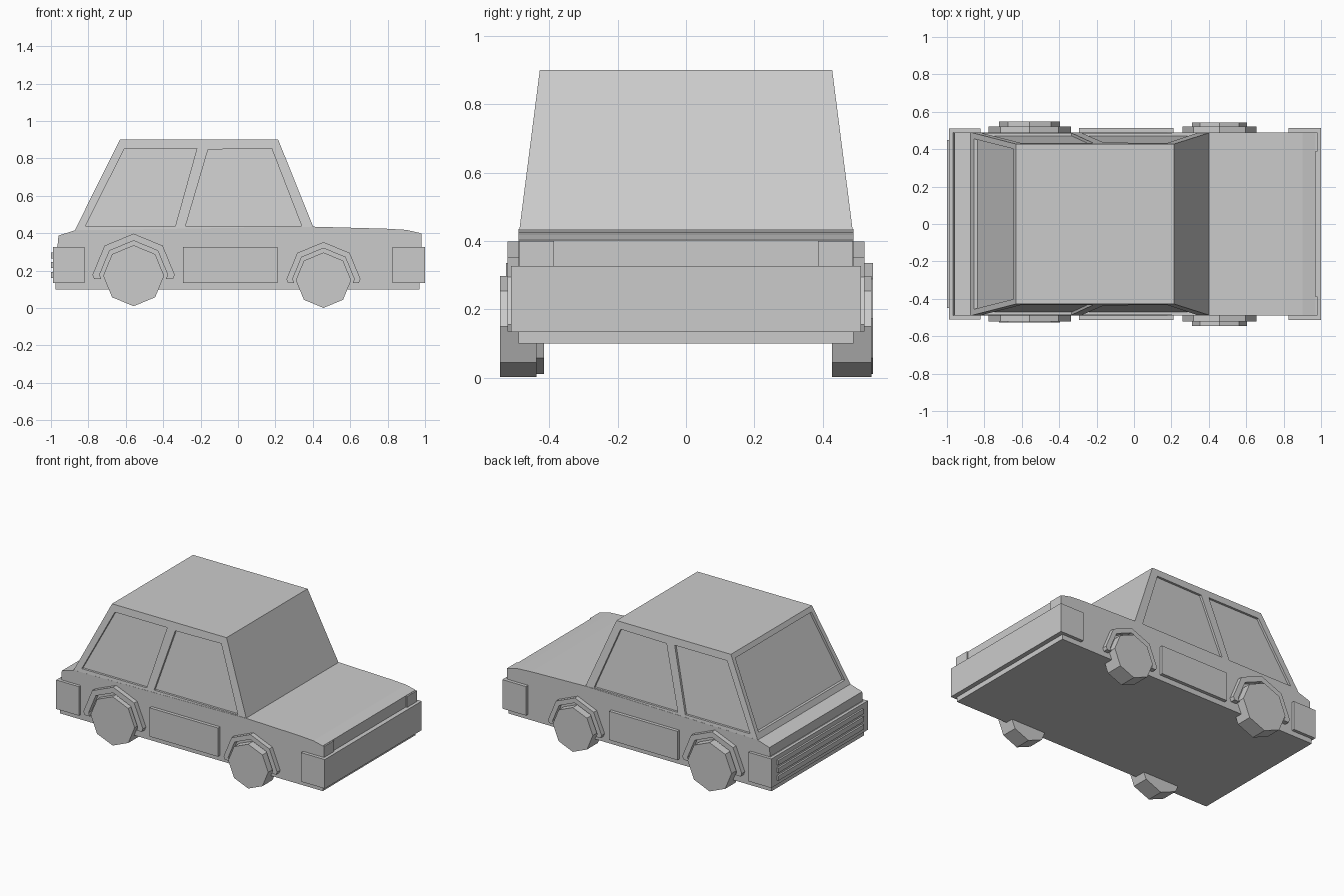
import bpy, bmesh, math

if "Cube" in bpy.data.objects:
    bpy.data.objects.remove(bpy.data.objects["Cube"])


def prism(name, a, b):
    """Solid between two matching point loops."""
    bm = bmesh.new()
    va = [bm.verts.new(p) for p in a]
    vb = [bm.verts.new(p) for p in b]
    bm.faces.new(va)
    bm.faces.new(vb[::-1])
    n = len(va)
    for i in range(n):
        j = (i + 1) % n
        bm.faces.new((va[j], va[i], vb[i], vb[j]))
    bmesh.ops.recalc_face_normals(bm, faces=bm.faces)
    me = bpy.data.meshes.new(name)
    bm.to_mesh(me)
    bm.free()
    ob = bpy.data.objects.new(name, me)
    bpy.context.collection.objects.link(ob)
    return ob


def extrude(name, profile, y0, y1):
    """Side profile in x, z pushed along y."""
    return prism(name, [(x, y0, z) for x, z in profile], [(x, y1, z) for x, z in profile])


def box(name, x0, x1, y0, y1, z0, z1):
    return extrude(name, [(x0, z0), (x1, z0), (x1, z1), (x0, z1)], y0, y1)


def cut(ob, cutter):
    mod = ob.modifiers.new("recess", 'BOOLEAN')
    mod.operation = 'DIFFERENCE'
    mod.solver = 'EXACT'
    mod.object = cutter
    bpy.context.view_layer.objects.active = ob
    bpy.ops.object.modifier_apply(modifier=mod.name)
    bpy.data.objects.remove(cutter)


# Lower body with hood and rear deck
extrude("body", [(-0.975, 0.10), (0.97, 0.10), (0.97, 0.402), (0.90, 0.418), (0.80, 0.424),
                 (0.405, 0.435), (-0.87, 0.416), (-0.96, 0.388), (-0.965, 0.33), (-0.975, 0.32)],
        -0.49, 0.49)

# Tapered cabin
Z0, Z1, W0, W1 = 0.415, 0.90, 0.49, 0.428


def loop(x0, x1, w, z):
    return [(x0, -w, z), (x1, -w, z), (x1, w, z), (x0, w, z)]


cabin = prism("cabin", loop(-0.873, 0.41, W0, Z0), loop(-0.632, 0.215, W1, Z1))


def taper(a, b, z):
    return a + (b - a) * (z - Z0) / (Z1 - Z0)


# Recessed side windows
DEPTH = 0.015
windows = [
    [(-0.815, 0.44), (-0.335, 0.44), (-0.22, 0.853), (-0.607, 0.853)],
    [(-0.28, 0.44), (0.34, 0.44), (0.18, 0.853), (-0.16, 0.848)],
]
for side in (-1, 1):
    for w in windows:
        inner = [(x, side * (taper(W0, W1, z) - DEPTH), z) for x, z in w]
        outer = [(x, side * (taper(W0, W1, z) + DEPTH), z) for x, z in w]
        cut(cabin, prism("window_cutter", inner, outer))

# Recessed rear window
rear = [(-0.455, 0.45), (0.455, 0.45), (0.402, 0.87), (-0.402, 0.87)]
cut(cabin, prism("rear_window_cutter",
                 [(taper(-0.873, -0.632, z) + 0.018, y, z) for y, z in rear],
                 [(taper(-0.873, -0.632, z) - 0.018, y, z) for y, z in rear]))

# Bumpers and rear slats
box("front_bumper", 0.825, 1.0, -0.512, 0.512, 0.133, 0.327)
box("rear_bumper", -0.988, -0.82, -0.51, 0.51, 0.133, 0.327)
for i, z in enumerate((0.178, 0.23, 0.282)):
    box(f"rear_slat_{i + 1}", -1.0, -0.98, -0.45, 0.45, z - 0.016, z + 0.016)


def octagon(cx, cz, r):
    return [(cx + r * math.sin(i * math.pi / 4), cz + r * math.cos(i * math.pi / 4))
            for i in range(8)]


def arch_profile(cx, cz, r_out, r_in, drop):
    """Half octagon ring with short straight-cut ends."""
    pts = []
    for r, order in ((r_out, range(-2, 3)), (r_in, range(2, -3, -1))):
        arc = [(cx + r * math.sin(i * math.pi / 4), cz + r * math.cos(i * math.pi / 4))
               for i in order]
        lean = drop * 0.41
        first = (arc[0][0] + math.copysign(lean, cx - arc[0][0]), cz - drop)
        last = (arc[-1][0] + math.copysign(lean, cx - arc[-1][0]), cz - drop)
        pts += [first] + arc + [last]
    return pts


# Side parts: corner lights, door mouldings, wheels and wheel arches
for side, label in ((-1, "near"), (1, "far")):
    box(f"{label}_headlight", 0.95, 0.98, side * 0.387, side * 0.489, 0.32, 0.40)
    box(f"{label}_door_panel", -0.295, 0.21, side * 0.47, side * 0.512, 0.135, 0.327)
    extrude(f"{label}_rear_arch", arch_profile(-0.558, 0.178, 0.22, 0.182, 0.022),
            side * 0.46, side * 0.522)
    extrude(f"{label}_front_arch", arch_profile(0.457, 0.155, 0.198, 0.165, 0.02),
            side * 0.46, side * 0.522)
    rear_y = (0.415, 0.527) if side < 0 else (0.44, 0.548)
    front_y = (0.437, 0.545) if side < 0 else (0.427, 0.543)
    extrude(f"{label}_rear_wheel", octagon(-0.558, 0.173, 0.163),
            side * rear_y[0], side * rear_y[1])
    extrude(f"{label}_front_wheel", octagon(0.457, 0.149, 0.148),
            side * front_y[0], side * front_y[1])
